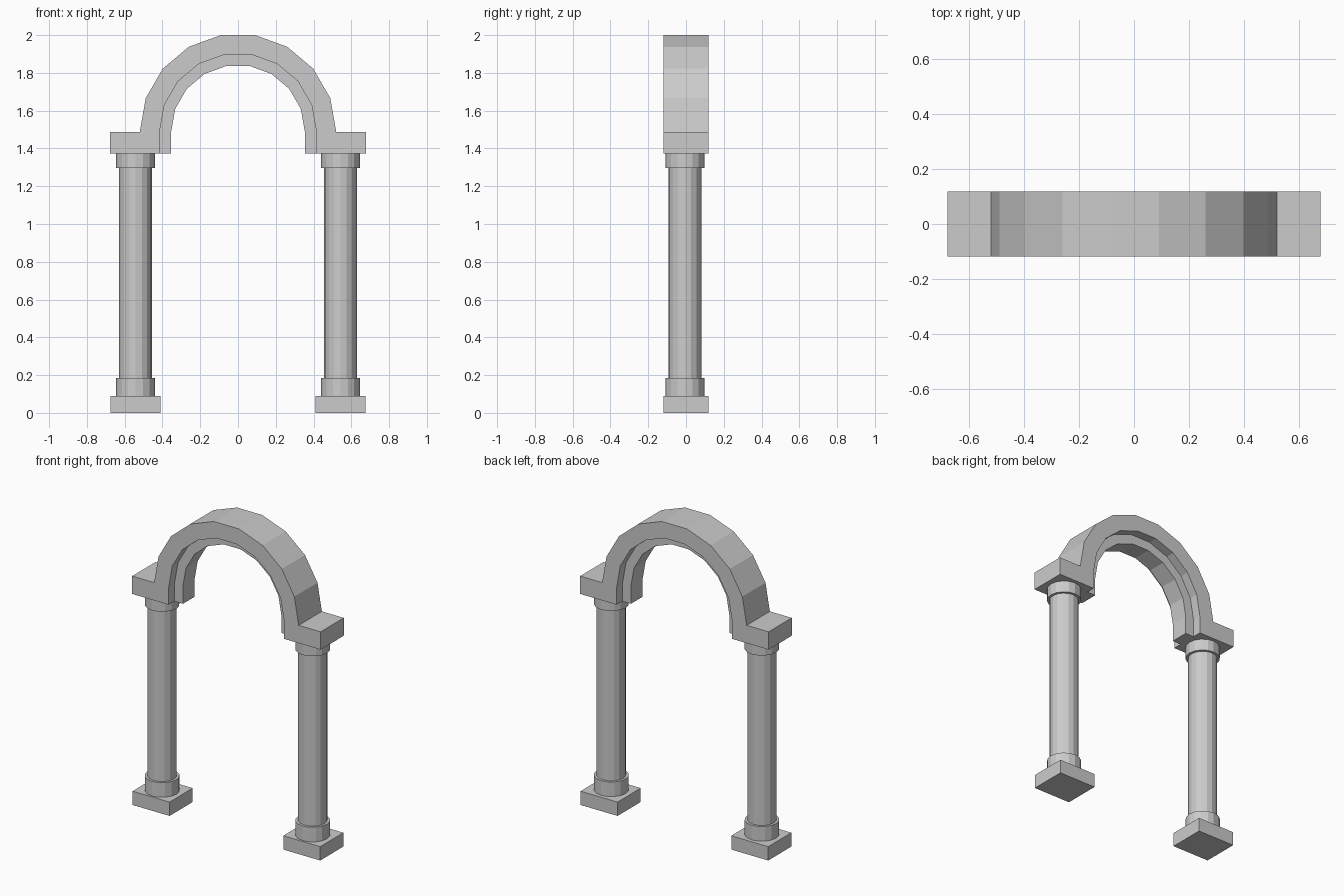
import bpy, bmesh, math

cube = bpy.data.objects.get("Cube")
if cube:
    bpy.data.objects.remove(cube, do_unlink=True)

stone = bpy.data.materials.new("grey_stone")
stone.use_nodes = True
grey = (0.6, 0.6, 0.6, 1)
stone.diffuse_color = grey
stone.node_tree.nodes["Principled BSDF"].inputs["Base Color"].default_value = grey

SPRING, FOOT = 1.488, 1.372      # arch spring line and underside of the imposts
COLUMN_X, COLUMN_Y = 0.542, -0.006


def finish(name, bm):
    bmesh.ops.recalc_face_normals(bm, faces=bm.faces)
    mesh = bpy.data.meshes.new(name)
    bm.to_mesh(mesh)
    bm.free()
    mesh.materials.append(stone)
    obj = bpy.data.objects.new(name, mesh)
    bpy.context.collection.objects.link(obj)
    return obj


def half_ring(radius):
    """Upper half of an 18-sided circle, from +x over the top to -x."""
    return [(radius * math.cos(math.pi * i / 9), SPRING + radius * math.sin(math.pi * i / 9))
            for i in range(10)]


def extrude_profile(name, points, half_depth):
    bm = bmesh.new()
    face = bm.faces.new([bm.verts.new((x, -half_depth, z)) for x, z in points])
    moved = bmesh.ops.extrude_face_region(bm, geom=[face])["geom"]
    bmesh.ops.translate(bm, vec=(0, 2 * half_depth, 0),
                        verts=[v for v in moved if isinstance(v, bmesh.types.BMVert)])
    return finish(name, bm)


def drum(name, x, radius, z0, z1):
    bm = bmesh.new()
    bmesh.ops.create_cone(bm, cap_ends=True, segments=16, radius1=radius,
                          radius2=radius, depth=z1 - z0)
    bmesh.ops.translate(bm, vec=(x, COLUMN_Y, (z0 + z1) / 2), verts=bm.verts)
    return finish(name, bm)


def block(name, x, width, depth, z0, z1):
    bm = bmesh.new()
    bmesh.ops.create_cube(bm, size=1)
    bmesh.ops.scale(bm, vec=(width, depth, z1 - z0), verts=bm.verts)
    bmesh.ops.translate(bm, vec=(x, 0, (z0 + z1) / 2), verts=bm.verts)
    return finish(name, bm)


# Arch with its imposts, as one outline
inner = half_ring(0.415)
outline = ([(0.678, FOOT), (0.678, SPRING)] + half_ring(0.52)
           + [(-0.678, SPRING), (-0.678, FOOT), (-0.415, FOOT)]
           + inner[::-1] + [(0.415, FOOT)])
extrude_profile("arch", outline, 0.119)

# Narrower rib lining the inside of the arch
rib = ([(0.415, FOOT)] + inner + [(-0.415, FOOT), (-0.354, FOOT)]
       + half_ring(0.354)[::-1] + [(0.354, FOOT)])
extrude_profile("inner_rib", rib, 0.06)

# Columns
for side, sign in (("left", 1), ("right", -1)):
    x = sign * COLUMN_X
    block(side + "_plinth", x, 0.266, 0.238, 0, 0.09)
    drum(side + "_base_ring", x, 0.103, 0.09, 0.185)
    drum(side + "_shaft", x, 0.087, 0.185, 1.297)
    drum(side + "_capital", x, 0.103, 1.297, FOOT)
